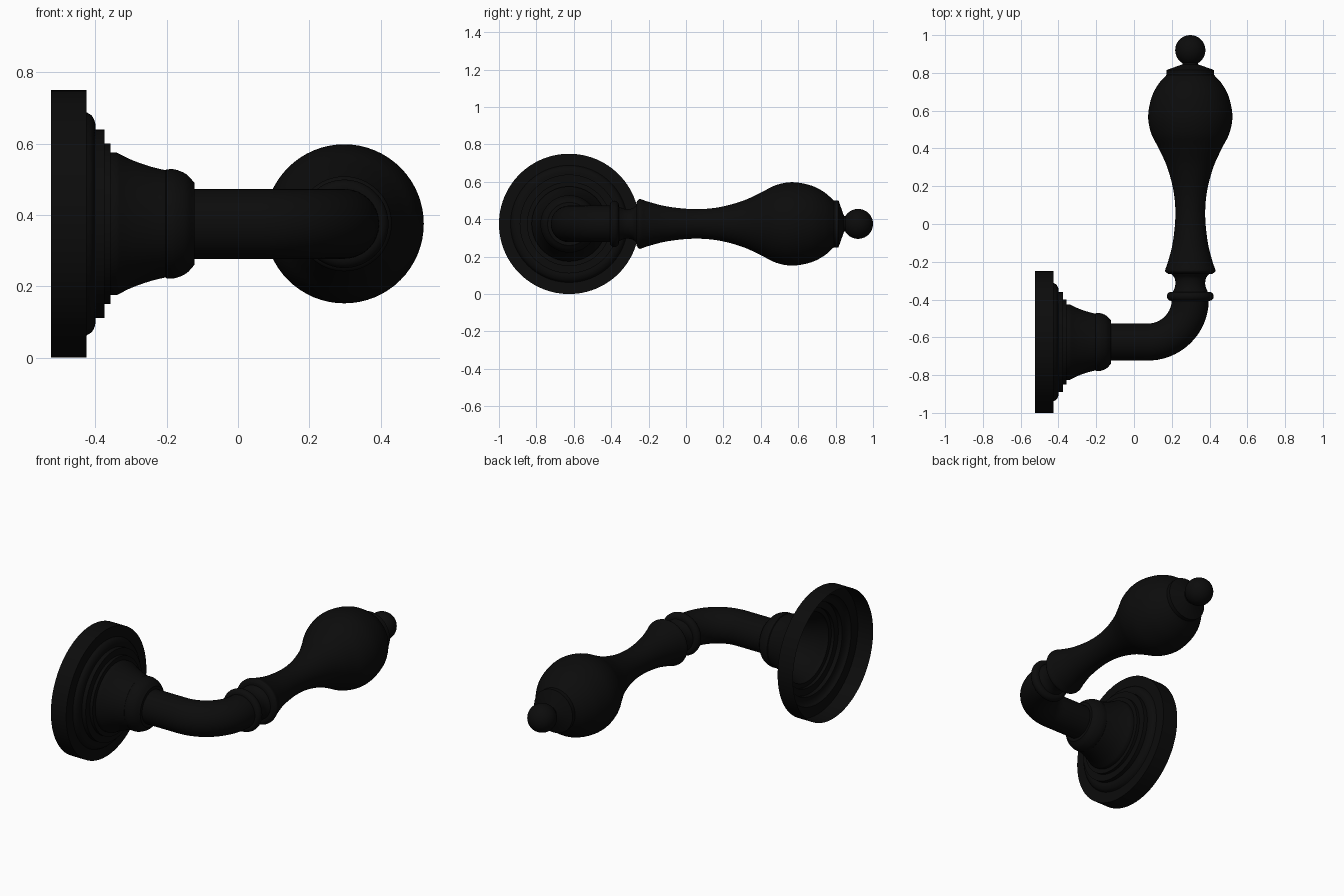
import bpy
import math
from mathutils import Vector

if "Cube" in bpy.data.objects:
    bpy.data.objects.remove(bpy.data.objects["Cube"], do_unlink=True)

# Single dark finish
black = bpy.data.materials.new("black_metal")
black.use_nodes = True
colour = (0.0035, 0.0035, 0.0035, 1)
black.diffuse_color = colour
black.node_tree.nodes["Principled BSDF"].inputs["Base Color"].default_value = colour

AXIS_Z = 0.375
ROSE_Y = -0.625
GRIP_X = 0.298
ARM_R = 0.098


def finish(obj):
    obj.data.materials.append(black)
    bpy.ops.object.select_all(action='DESELECT')
    obj.select_set(True)
    bpy.context.view_layer.objects.active = obj
    bpy.ops.object.shade_smooth_by_angle(angle=math.radians(35))


def smooth(points, steps=6):
    """Catmull-Rom curve through (distance, radius) points."""
    p = [Vector(q) for q in points]
    p = [2 * p[0] - p[1]] + p + [2 * p[-1] - p[-2]]
    out = []
    for a, b, c, d in zip(p, p[1:], p[2:], p[3:]):
        for i in range(steps):
            t = i / steps
            out.append(0.5 * (2 * b + (c - a) * t + (2 * a - 5 * b + 4 * c - d) * t * t
                              + (3 * b - a - 3 * c + d) * t ** 3))
    return [tuple(v) for v in out + [p[-2]]]


def lathe(name, profile, origin, axis, sides=64):
    """Turn a (distance, radius) profile around an axis."""
    turn = Vector((0, 0, 1)).rotation_difference(Vector(axis))
    verts, faces = [], []
    for t, r in profile:
        for i in range(sides):
            a = math.tau * i / sides
            verts.append(turn @ Vector((r * math.cos(a), r * math.sin(a), t)) + Vector(origin))
    for k in range(len(profile) - 1):
        for i in range(sides):
            j = (i + 1) % sides
            faces.append((k * sides + i, k * sides + j, (k + 1) * sides + j, (k + 1) * sides + i))
    mesh = bpy.data.meshes.new(name)
    mesh.from_pydata(verts, [], faces)
    obj = bpy.data.objects.new(name, mesh)
    bpy.context.collection.objects.link(obj)
    finish(obj)


# Wall rose: hollow stepped shell, open at the back
rose = [(-0.525, 0.375), (-0.425, 0.375), (-0.425, 0.315)]
rose += smooth([(-0.425, 0.313), (-0.41, 0.303), (-0.401, 0.285), (-0.4, 0.264)])
rose += [(-0.375, 0.264), (-0.375, 0.225), (-0.357, 0.225), (-0.357, 0.2)]
rose += smooth([(-0.34, 0.2), (-0.3, 0.18), (-0.25, 0.162), (-0.203, 0.15)])
rose += smooth([(-0.2, 0.153), (-0.175, 0.152), (-0.145, 0.139), (-0.122, 0.115)])
rose += [(-0.122, ARM_R - 0.002)]
lathe("wall_rose", rose, (0, ROSE_Y, AXIS_Z), (1, 0, 0), 96)

# Bent arm: straight tube with a quarter bend
curve = bpy.data.curves.new("bent_arm", 'CURVE')
curve.dimensions = '3D'
curve.bevel_depth = ARM_R
curve.bevel_resolution = 14
curve.resolution_u = 20
spline = curve.splines.new('BEZIER')
spline.bezier_points.add(2)
bend = 0.225
k = bend * 0.5523
path = [((-0.125, ROSE_Y), (0.05, 0)), ((GRIP_X - bend, ROSE_Y), (k, 0)),
        ((GRIP_X, ROSE_Y + bend), (0, k))]
for point, (co, tangent) in zip(spline.bezier_points, path):
    co, tangent = Vector((*co, AXIS_Z)), Vector((*tangent, 0))
    point.handle_left_type = point.handle_right_type = 'FREE'
    point.co = co
    point.handle_left = co - tangent
    point.handle_right = co + tangent
arm = bpy.data.objects.new("bent_arm", curve)
bpy.context.collection.objects.link(arm)
bpy.ops.object.select_all(action='DESELECT')
arm.select_set(True)
bpy.context.view_layer.objects.active = arm
bpy.ops.object.convert(target='MESH')
arm = bpy.context.object
arm.data.materials.clear()
finish(arm)

grip_origin, grip_axis = (GRIP_X, 0, AXIS_Z), (0, 1, 0)

# Rounded collar at the end of the arm
collar = [(-0.383 - 0.024 * math.cos(a), 0.1 + 0.024 * math.sin(a))
          for a in (math.pi * i / 12 for i in range(13))]
lathe("collar_ring", [(-0.407, 0.09)] + collar + [(-0.359, 0.08)], grip_origin, grip_axis)

# Waisted neck between collar and grip
lathe("neck", smooth([(-0.36, 0.093), (-0.335, 0.082), (-0.31, 0.079), (-0.285, 0.084),
                      (-0.265, 0.1)]), grip_origin, grip_axis)

# Grip: flared foot, slim waist and bulb
grip = [(-0.265, 0.09), (-0.265, 0.112)]
grip += smooth([(-0.263, 0.118), (-0.253, 0.131), (-0.24, 0.132), (-0.2, 0.118), (-0.1, 0.093),
                (0.04, 0.079), (0.17, 0.088), (0.3, 0.122), (0.4, 0.167), (0.48, 0.207),
                (0.57, 0.223), (0.67, 0.205), (0.74, 0.169), (0.79, 0.125)])
grip += [(0.815, 0.126), (0.845, 0.042), (0.86, 0.04)]
lathe("grip", grip, grip_origin, grip_axis)

# Finial ball
bpy.ops.mesh.primitive_uv_sphere_add(segments=40, ring_count=20, radius=0.08,
                                     location=(GRIP_X, 0.92, AXIS_Z))
ball = bpy.context.object
ball.name = "finial_ball"
finish(ball)
